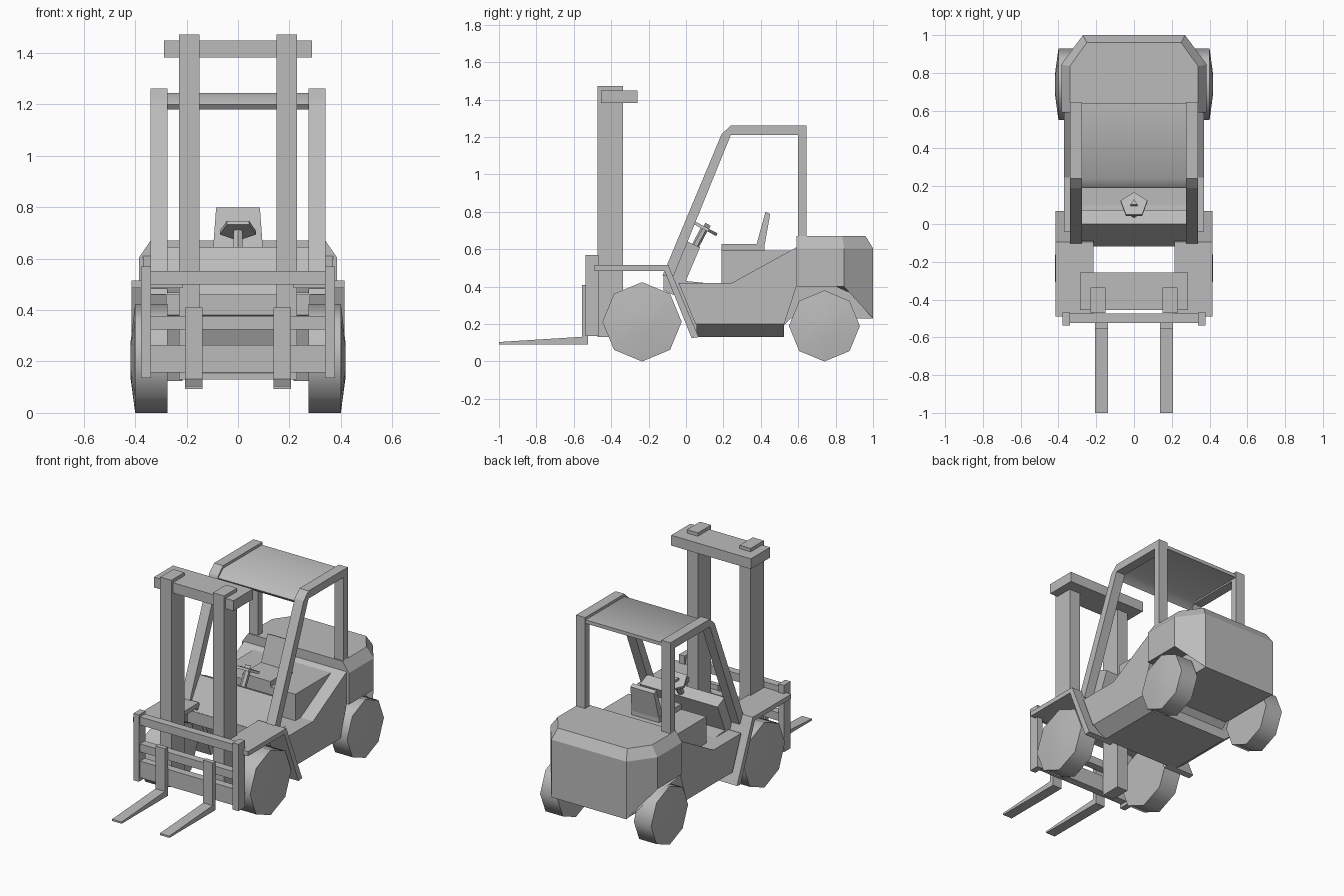
import bpy, bmesh, math
from mathutils import Matrix

if "Cube" in bpy.data.objects:
    bpy.data.objects.remove(bpy.data.objects["Cube"])

grey = bpy.data.materials.new("plain_grey")
grey.use_nodes = True
grey.diffuse_color = (0.5, 0.5, 0.5, 1)
grey.node_tree.nodes["Principled BSDF"].inputs["Base Color"].default_value = (0.5, 0.5, 0.5, 1)


def finish(name, bm):
    bmesh.ops.recalc_face_normals(bm, faces=bm.faces)
    mesh = bpy.data.meshes.new(name)
    bm.to_mesh(mesh)
    bm.free()
    mesh.materials.append(grey)
    obj = bpy.data.objects.new(name, mesh)
    bpy.context.collection.objects.link(obj)
    return obj


def loft(name, rings):
    """Skin a closed solid through rings with equal point counts."""
    bm = bmesh.new()
    loops = [[bm.verts.new(p) for p in ring] for ring in rings]
    n = len(loops[0])
    for a, b in zip(loops, loops[1:]):
        for i in range(n):
            j = (i + 1) % n
            bm.faces.new((a[i], a[j], b[j], b[i]))
    bm.faces.new(loops[0])
    bm.faces.new(loops[-1])
    return finish(name, bm)


def side_profile(name, points, x0, x1):
    """Extrude a (y, z) outline across x."""
    return loft(name, [[(x, y, z) for y, z in points] for x in (x0, x1)])


def box(name, x0, x1, y0, y1, z0, z1):
    return side_profile(name, [(y0, z0), (y1, z0), (y1, z1), (y0, z1)], x0, x1)


def mirrored(obj):
    """Both sides from one side, as separate mesh halves."""
    mod = obj.modifiers.new("mirror", 'MIRROR')
    mod.use_mirror_merge = False
    return obj


def smooth(obj, angle):
    bpy.ops.object.select_all(action='DESELECT')
    obj.select_set(True)
    bpy.context.view_layer.objects.active = obj
    bpy.ops.object.shade_smooth_by_angle(angle=math.radians(angle))


# Eight-sided wheels with slightly domed outer faces
def wheel(name, y, z, r):
    def ring(x, radius):
        return [(x, y + radius * math.sin(k * math.tau / 8),
                 z + radius * math.cos(k * math.tau / 8)) for k in range(8)]
    obj = mirrored(loft(name, [ring(0.275, r), ring(0.4, r), ring(0.418, r * 0.3)]))
    smooth(obj, 50)


wheel("front_wheels", -0.235, 0.212, 0.212)
wheel("rear_wheels", 0.74, 0.19, 0.19)

# Body: wide tub with sloping shoulders, bevelled underside
side_profile("body_tub", [(-0.04, 0.42), (0.245, 0.42), (0.59, 0.61), (0.59, 0.4),
                          (0.525, 0.2), (0.05, 0.2)], -0.37, 0.37)
loft("body_underside", [[(sx * w, y, z) for sx, y in
                         ((-1, 0.055), (1, 0.055), (1, 0.525), (-1, 0.525))]
                        for w, z in ((0.37, 0.2), (0.28, 0.13))])
side_profile("front_bulkhead", [(-0.12, 0.46), (-0.12, 0.38), (-0.03, 0.34),
                                (0.06, 0.14), (0.1, 0.42), (0.0, 0.43)], -0.28, 0.28)
side_profile("dash_cowl", [(-0.12, 0.45), (0.0, 0.645), (0.075, 0.61), (-0.01, 0.41)],
             -0.28, 0.28)
box("seat_base", -0.28, 0.28, 0.19, 0.6, 0.4, 0.592)


# Counterweight with clipped rear corners and a chamfered top
def plan(w, clip_y, back_w, back_y, z, corner_z, back_z):
    half = [(w, 0.59, z), (w, clip_y, corner_z), (back_w, back_y, back_z)]
    return half + [(-x, y, h) for x, y, h in reversed(half)]


loft("counterweight", [plan(0.385, 0.845, 0.27, 1.0, 0.4, 0.4, 0.23),
                       plan(0.385, 0.845, 0.27, 1.0, 0.605, 0.605, 0.605),
                       plan(0.34, 0.835, 0.25, 0.96, 0.67, 0.67, 0.67)])
side_profile("rear_underbody", [(0.5, 0.45), (0.5, 0.17), (0.56, 0.23), (1.0, 0.23),
                                (1.0, 0.45)], -0.265, 0.265)

# Bent front fenders
mirrored(side_profile("fenders", [(-0.49, 0.515), (-0.095, 0.515), (0.068, 0.13),
                                  (0.03, 0.125), (-0.115, 0.485), (-0.49, 0.485)],
                      0.215, 0.415))

# Overhead guard
mirrored(side_profile("guard_frame", [(-0.125, 0.46), (0.19, 1.215), (0.24, 1.262),
                                      (0.645, 1.262), (0.645, 0.6), (0.598, 0.6),
                                      (0.598, 1.212), (0.24, 1.212), (-0.065, 0.46)],
                      0.275, 0.34))
roof = side_profile("roof_panel", [(0.19, 1.2), (0.24, 1.245), (0.64, 1.245), (0.64, 1.222),
                                   (0.25, 1.222), (0.205, 1.18)], -0.28, 0.28)
smooth(roof, 50)

# Seat
box("seat_cushion", -0.1, 0.1, 0.19, 0.42, 0.585, 0.627)
loft("seat_back", [[(-w, y0, z0), (w, y0, z0), (w, y1, z1), (-w, y1, z1)]
                   for w, y0, z0, y1, z1 in ((0.1, 0.37, 0.6, 0.415, 0.59),
                                             (0.085, 0.425, 0.8, 0.45, 0.788))])


# Steering column and five-sided wheel
def steering_part(name, sides, radius, depth, along):
    bm = bmesh.new()
    tilt = Matrix.Rotation(math.radians(-28), 4, 'X')
    place = Matrix.Translation((0, 0.1, 0.712)) @ tilt @ Matrix.Translation((0, 0, along))
    bmesh.ops.create_cone(bm, cap_ends=True, segments=sides, radius1=radius,
                          radius2=radius, depth=depth, matrix=place)
    finish(name, bm)


steering_part("steering_wheel", 5, 0.074, 0.016, 0)
steering_part("steering_hub", 3, 0.022, 0.03, 0.012)
steering_part("steering_column", 6, 0.02, 0.14, -0.07)

# Mast
mirrored(box("mast_rails", 0.15, 0.23, -0.472, -0.337, 0.13, 1.472))
box("mast_top_bar", -0.287, 0.287, -0.455, -0.258, 1.383, 1.45)

# Fork carriage
mirrored(box("carriage_sides", 0.338, 0.378, -0.537, -0.468, 0.135, 0.57))
for name, z0, z1 in (("upper", 0.5, 0.553), ("middle", 0.325, 0.377), ("lower", 0.157, 0.265)):
    box(name + "_carriage_bar", -0.34, 0.34, -0.525, -0.475, z0, z1)

# Forks
mirrored(side_profile("forks", [(-0.525, 0.41), (-0.555, 0.41), (-0.555, 0.132),
                                (-1.0, 0.104), (-1.0, 0.092), (-0.525, 0.092)],
                      0.138, 0.206))
